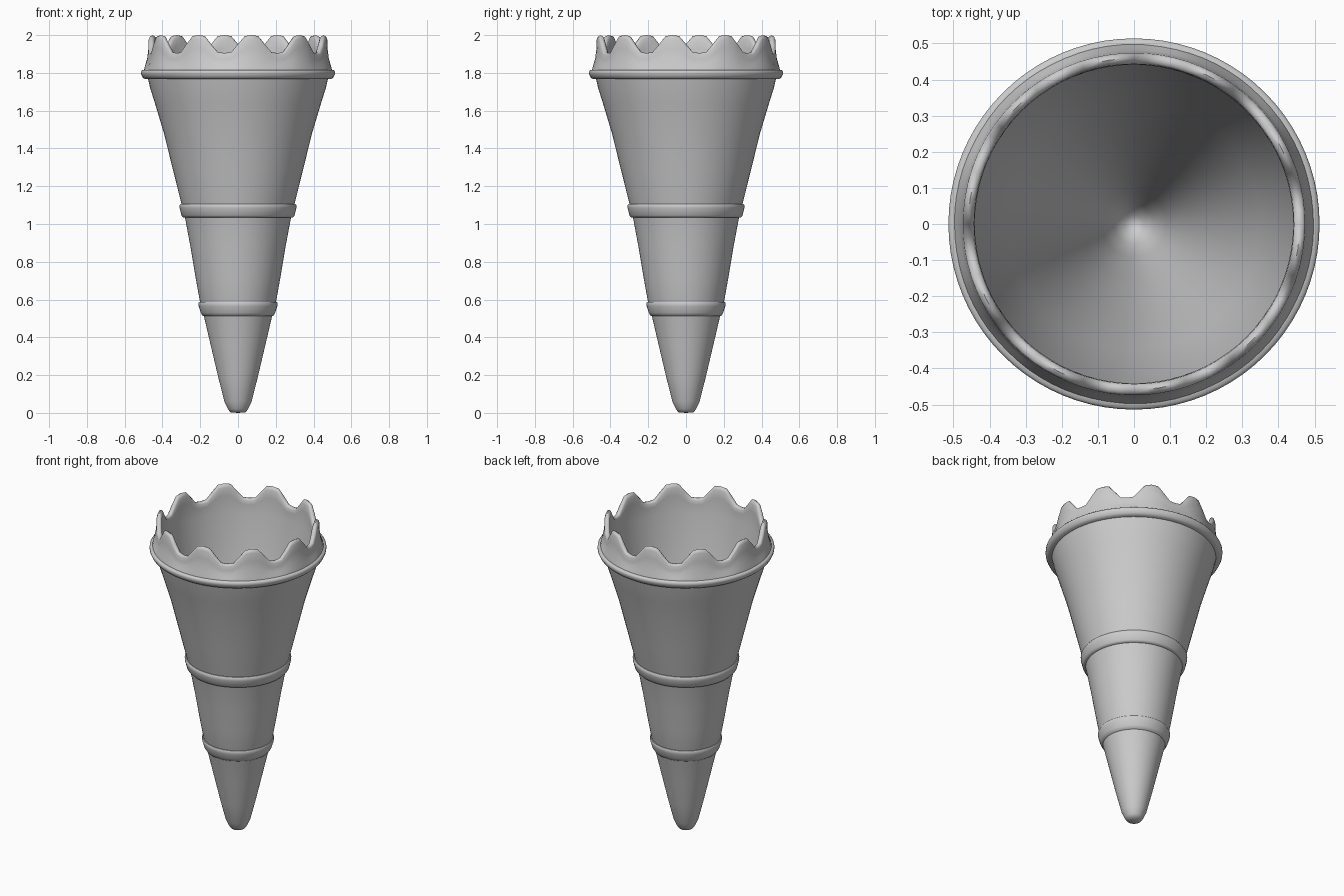
import bpy, bmesh, math

if "Cube" in bpy.data.objects:
    bpy.data.objects.remove(bpy.data.objects["Cube"])

SIDES = 80
TEETH = 10
PHASE = math.radians(27)


def notch(a):
    # 0 on a tooth, 1 in the middle of a notch
    c = math.cos(TEETH * (a - PHASE))
    return 0.5 - 0.5 * math.sin(math.pi / 2 * c)


def lathe(name, profile, closed=False, scallop=None):
    """Revolve (r, z) points; scallop = (base z, depth at z = 2)."""
    bm = bmesh.new()
    rows = []
    for r, z in profile:
        if r == 0:
            rows.append([bm.verts.new((0, 0, z))] * SIDES)
            continue
        row = []
        for i in range(SIDES):
            a = 2 * math.pi * i / SIDES
            h = z
            if scallop and z > scallop[0]:
                base, depth = scallop
                h -= depth * notch(a) * (z - base) / (2 - base)
            row.append(bm.verts.new((r * math.cos(a), r * math.sin(a), h)))
        rows.append(row)
    pairs = list(zip(rows, rows[1:]))
    if closed:
        pairs.append((rows[-1], rows[0]))
    for low, high in pairs:
        for i in range(SIDES):
            j = (i + 1) % SIDES
            quad = list(dict.fromkeys((low[i], low[j], high[j], high[i])))
            bm.faces.new(quad)
    bmesh.ops.recalc_face_normals(bm, faces=bm.faces)
    mesh = bpy.data.meshes.new(name)
    bm.to_mesh(mesh)
    bm.free()
    ob = bpy.data.objects.new(name, mesh)
    bpy.context.collection.objects.link(ob)
    bpy.ops.object.select_all(action='DESELECT')
    ob.select_set(True)
    bpy.context.view_layer.objects.active = ob
    bpy.ops.object.shade_smooth_by_angle(angle=math.radians(50))
    return ob


# Tapered horn, outside from the tip up to the rim
lathe("horn_body", [
    (0, 0), (0.04, 0.003), (0.053, 0.02), (0.072, 0.06), (0.105, 0.19),
    (0.145, 0.36), (0.18, 0.51), (0.20, 0.58), (0.225, 0.72), (0.25, 0.87),
    (0.28, 1.03), (0.298, 1.10), (0.345, 1.29), (0.392, 1.48),
    (0.44, 1.64), (0.465, 1.72), (0.482, 1.79)])

# Raised bands around the horn
lathe("lower_band", [
    (0.175, 0.51), (0.187, 0.514), (0.197, 0.53), (0.208, 0.565),
    (0.21, 0.58), (0.206, 0.588), (0.195, 0.588)], closed=True)
lathe("middle_band", [
    (0.27, 1.035), (0.29, 1.035), (0.299, 1.045), (0.309, 1.085),
    (0.31, 1.098), (0.304, 1.107), (0.29, 1.107)], closed=True)
lathe("rim_band", [
    (0.46, 1.768), (0.495, 1.768), (0.506, 1.778), (0.514, 1.795),
    (0.514, 1.806), (0.508, 1.814), (0.495, 1.816), (0.46, 1.816)], closed=True)

# Scalloped crown running into the conical hollow
lathe("scalloped_crown", [
    (0.482, 1.79), (0.499, 1.81), (0.493, 1.84), (0.482, 1.88),
    (0.476, 1.93), (0.474, 1.98), (0.469, 1.994), (0.459, 2.0),
    (0.449, 1.995), (0.443, 1.98), (0.441, 1.93), (0.44, 1.82),
    (0.35, 1.43), (0.25, 0.98), (0.15, 0.53), (0.09, 0.25),
    (0.055, 0.12), (0.025, 0.08), (0, 0.07)], scallop=(1.815, 0.095))
